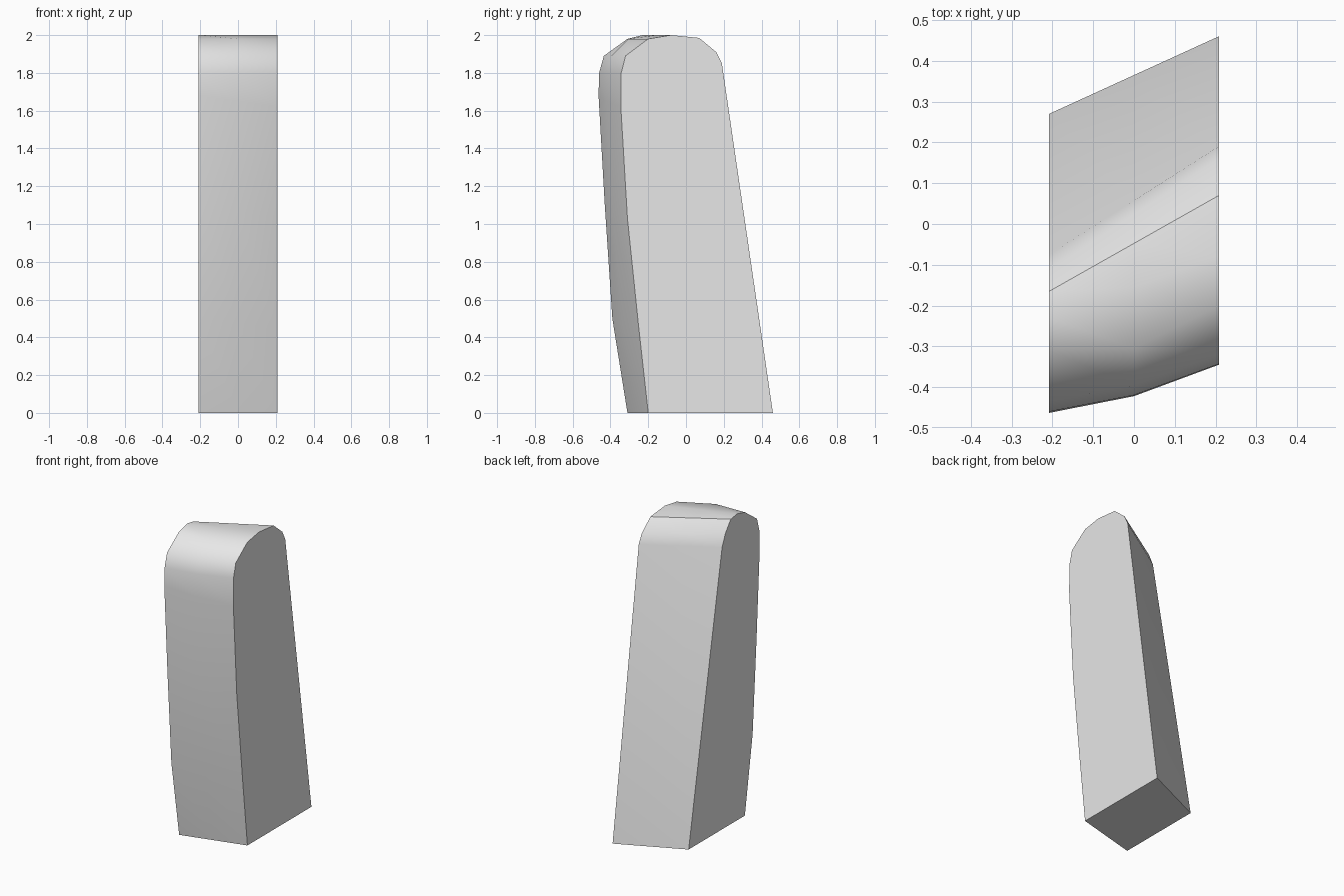
import bpy
import bmesh

cube = bpy.data.objects.get("Cube")
if cube:
    bpy.data.objects.remove(cube, do_unlink=True)

HALF_WIDTH = 0.208

# Side outlines as (y, z), from the back foot over the top to the front foot
LEFT_OUTLINE = [
    (0.46, 0), (0.19, 1.85), (0.16, 1.91), (0.07, 1.985), (-0.08, 2),
    (-0.2, 1.98), (-0.32, 1.89), (-0.343, 1.8), (-0.345, 1.62),
    (-0.31, 1.03), (-0.25, 0.45), (-0.2, 0),
]
RIGHT_OUTLINE = [
    (0.27, 0), (-0.075, 1.84), (-0.11, 1.92), (-0.165, 1.99), (-0.23, 2),
    (-0.31, 1.98), (-0.435, 1.89), (-0.46, 1.8), (-0.463, 1.68),
    (-0.43, 1.1), (-0.39, 0.5), (-0.31, 0),
]
CREASE = 3          # outline point of the sharp line across the top
SHOULDER = 5        # outline point where the front begins to bulge
last = len(LEFT_OUTLINE) - 1


def middle_point(i):
    """Halfway between the outlines, pushed out slightly along the front."""
    (ly, lz), (ry, rz) = LEFT_OUTLINE[i], RIGHT_OUTLINE[i]
    bulge = 0.0
    if i == SHOULDER:
        bulge = 0.05
    elif SHOULDER < i < last:
        bulge = 0.018
    return (ly + ry) / 2 - bulge, (lz + rz) / 2


# Loft the skin across three columns and close it with flat ends
bm = bmesh.new()
columns = [
    (-HALF_WIDTH, RIGHT_OUTLINE),
    (0, [middle_point(i) for i in range(last + 1)]),
    (HALF_WIDTH, LEFT_OUTLINE),
]
rows = [[bm.verts.new((x, y, z)) for y, z in outline] for x, outline in columns]
for a, b in zip(rows, rows[1:]):
    for i in range(last):
        bm.faces.new((a[i], a[i + 1], b[i + 1], b[i]))
flat_faces = [
    bm.faces.new(rows[0]),
    bm.faces.new(rows[-1]),
    bm.faces.new([r[0] for r in rows] + [r[last] for r in reversed(rows)]),
]
bmesh.ops.recalc_face_normals(bm, faces=bm.faces)

# Smooth skin, with sharp rims and one sharp line across the top
for face in bm.faces:
    face.smooth = face not in flat_faces
for face in flat_faces:
    for edge in face.edges:
        edge.smooth = False
for a, b in zip(rows, rows[1:]):
    bm.edges.get((a[CREASE], b[CREASE])).smooth = False

mesh = bpy.data.meshes.new("slanted_post")
bm.to_mesh(mesh)
bm.free()
post = bpy.data.objects.new("slanted_post", mesh)
bpy.context.collection.objects.link(post)

# Plain grey surface
grey = bpy.data.materials.new("light_grey")
grey.use_nodes = True
colour = (0.8, 0.8, 0.8, 1)
grey.diffuse_color = colour
grey.node_tree.nodes["Principled BSDF"].inputs["Base Color"].default_value = colour
mesh.materials.append(grey)
